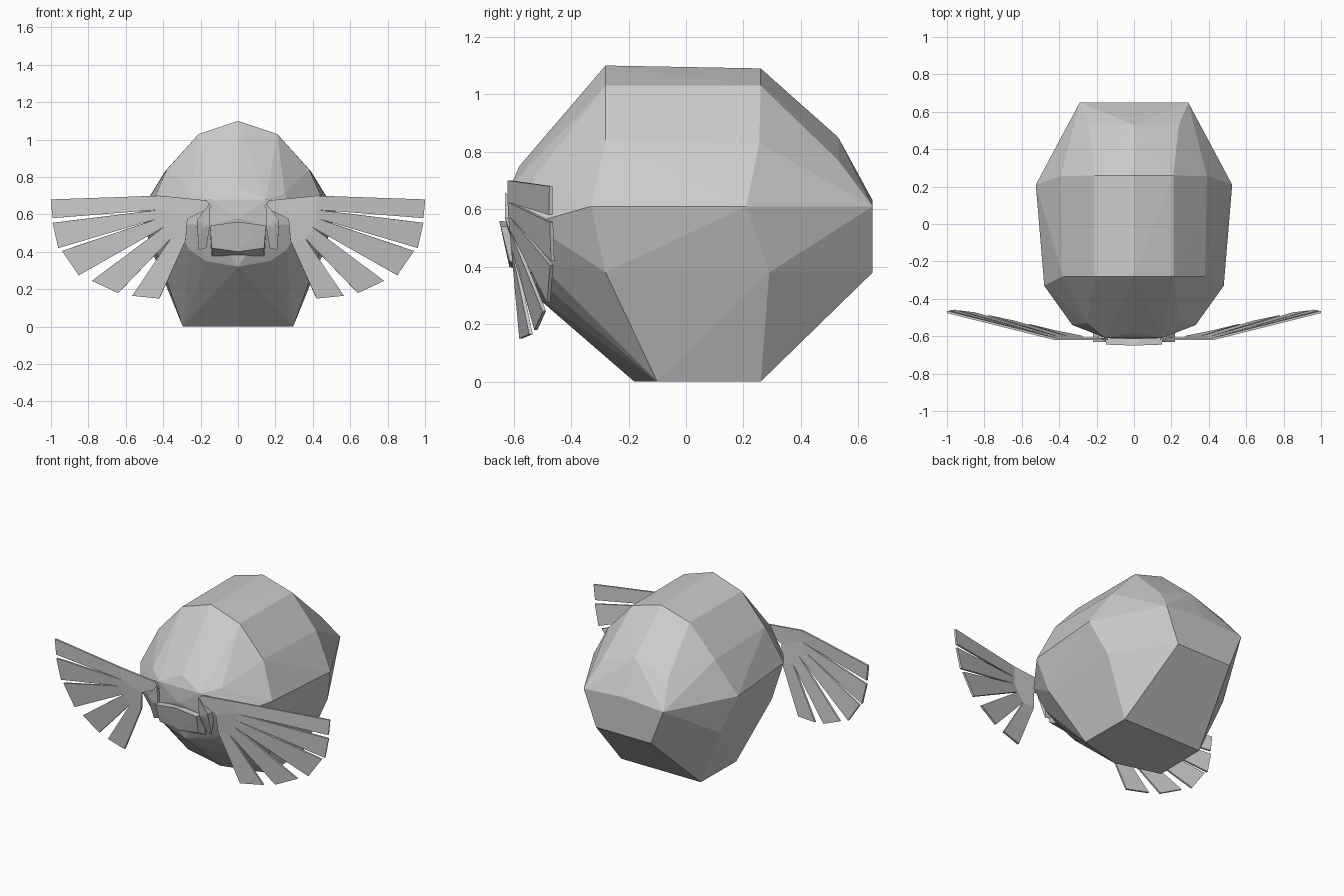
import bpy, bmesh


def finish(name, bm):
    bmesh.ops.recalc_face_normals(bm, faces=bm.faces)
    mesh = bpy.data.meshes.new(name)
    bm.to_mesh(mesh)
    bm.free()
    obj = bpy.data.objects.new(name, mesh)
    bpy.context.collection.objects.link(obj)
    return obj


def hull(name, points, mirror=True):
    """Faceted solid wrapped around points, mirrored over x if asked."""
    bm = bmesh.new()
    for x, y, z in points:
        bm.verts.new((x, y, z))
        if mirror and x:
            bm.verts.new((-x, y, z))
    res = bmesh.ops.convex_hull(bm, input=bm.verts)
    loose = [v for v in bm.verts if not v.link_faces]
    bmesh.ops.delete(bm, geom=loose, context='VERTS')
    return finish(name, bm)


# Body: large faceted boulder shape
hull("body", [
    (0, -0.28, 1.10), (0, 0.26, 1.09),
    (0.21, -0.28, 1.03), (0.21, 0.26, 1.03),
    (0.38, -0.28, 0.84), (0.39, 0.255, 0.83),
    (0, 0.53, 0.85), (0.24, 0.53, 0.77),
    (0, 0.65, 0.63), (0.29, 0.65, 0.61), (0.20, 0.65, 0.38),
    (0.525, 0.21, 0.61), (0.48, -0.33, 0.61),
    (0.45, 0.29, 0.38), (0.43, -0.28, 0.38),
    (0.29, 0.26, 0), (0.295, -0.10, 0), (0, -0.18, 0),
    (0.17, -0.51, 0.35), (0, -0.55, 0.32),
    (0.33, -0.54, 0.55), (0.26, -0.51, 0.41), (0.25, -0.53, 0.71),
    (0, -0.58, 0.75), (0.15, -0.61, 0.68), (0, -0.615, 0.58), (0.15, -0.60, 0.54),
])

# Lower lip in front of the mouth
hull("lower_lip", [(0.15, -0.645, 0.54), (0, -0.65, 0.56), (0.14, -0.615, 0.42),
                   (0, -0.615, 0.40), (0.15, -0.5, 0.54), (0.14, -0.5, 0.36)])


def fan_y(x, z):
    """Fan sweeps back away from its root."""
    return -0.615 + 0.25 * max(0, x - 0.42) + 0.09 * max(0, 0.6 - z)


# Fan-shaped fins: a root web with five separate blades
base = [(0.42, 0.70), (0.42, 0.625), (0.42, 0.58), (0.40, 0.53), (0.36, 0.47), (0.28, 0.46)]
tips = [((1.0, 0.68), (0.99, 0.58)), ((0.99, 0.555), (0.96, 0.42)),
        ((0.94, 0.405), (0.85, 0.275)), ((0.78, 0.245), (0.64, 0.18)),
        ((0.565, 0.165), (0.42, 0.15))]
root = [(0.17, 0.675), (0.14, 0.64), (0.27, 0.575)]

for side, label in ((1, "left"), (-1, "right")):
    bm = bmesh.new()

    def vert(p):
        return bm.verts.new((side * p[0], fan_y(*p), p[1]))

    b = [vert(p) for p in base]
    r = [vert(p) for p in root]
    bm.faces.new((b[0], r[0], r[1], r[2], b[1]))
    bm.faces.new((b[1], r[2], b[5], b[4], b[3], b[2]))
    for i, (p, q) in enumerate(tips):
        bm.faces.new((b[i], b[i + 1], vert(q), vert(p)))
    fin = finish(label + "_fin", bm)
    solid = fin.modifiers.new("thickness", 'SOLIDIFY')
    solid.thickness = 0.012
    solid.offset = 0

    # Small pointed stub under each fin root
    hull(label + "_fin_stub", [(side * x, y, z) for x, y, z in (
        (0.15, -0.63, 0.66), (0.22, -0.63, 0.57), (0.15, -0.62, 0.54),
        (0.19, -0.62, 0.53), (0.17, -0.575, 0.42), (0.21, -0.575, 0.41),
        (0.15, -0.55, 0.56), (0.22, -0.55, 0.56))], mirror=False)
